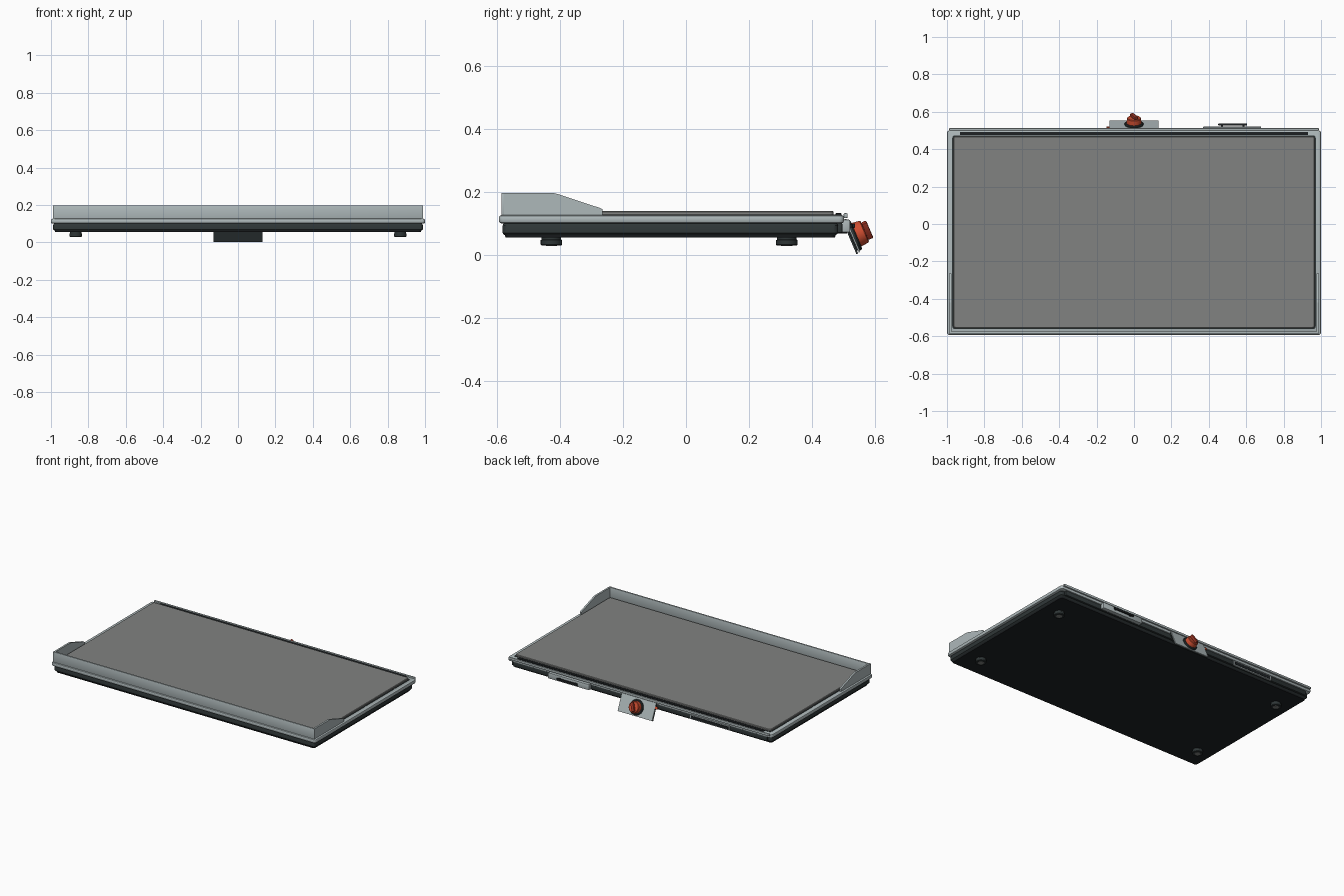
import bpy, bmesh, math
from mathutils import Matrix, Vector

if "Cube" in bpy.data.objects:
    bpy.data.objects.remove(bpy.data.objects["Cube"])


def material(name, rgb):
    m = bpy.data.materials.new(name)
    m.diffuse_color = (*rgb, 1)
    m.use_nodes = True
    m.node_tree.nodes["Principled BSDF"].inputs["Base Color"].default_value = m.diffuse_color
    return m


STEEL = material("light steel", (0.42, 0.48, 0.49))
IRON = material("grey cooking iron", (0.22, 0.225, 0.22))
DARK = material("dark enamel", (0.028, 0.037, 0.038))
BLACK = material("black base", (0.013, 0.016, 0.018))
RED = material("red control", (0.62, 0.075, 0.03))
DEEP = material("deep red grip", (0.33, 0.035, 0.018))


def finish(name, bm, mat, matrix=None, smooth=True):
    bmesh.ops.recalc_face_normals(bm, faces=bm.faces)
    me = bpy.data.meshes.new(name)
    bm.to_mesh(me)
    bm.free()
    ob = bpy.data.objects.new(name, me)
    bpy.context.collection.objects.link(ob)
    me.materials.append(mat)
    if matrix is not None:
        ob.matrix_world = matrix
    if smooth:
        bpy.context.view_layer.objects.active = ob
        bpy.ops.object.select_all(action='DESELECT')
        ob.select_set(True)
        bpy.ops.object.shade_smooth_by_angle(angle=math.radians(30))
    return ob


def loft(name, levels, mat, r=0.015, seg=4):
    """Stack of rounded rectangles: (half x, y min, y max, z)."""
    bm = bmesh.new()
    rings = []
    for hx, y0, y1, z in levels:
        ring = []
        corners = [(hx - r, y1 - r), (r - hx, y1 - r), (r - hx, y0 + r), (hx - r, y0 + r)]
        for i, (cx, cy) in enumerate(corners):
            for k in range(seg + 1):
                a = math.pi / 2 * (i + k / seg)
                ring.append(bm.verts.new((cx + r * math.cos(a), cy + r * math.sin(a), z)))
        rings.append(ring)
    n = len(rings[0])
    for a, b in zip(rings, rings[1:]):
        for i in range(n):
            j = (i + 1) % n
            bm.faces.new((a[i], a[j], b[j], b[i]))
    bm.faces.new(rings[0][::-1])
    bm.faces.new(rings[-1])
    return finish(name, bm, mat)


def box(name, lo, hi, mat, matrix=None, bevel=0.0):
    lo, hi = Vector(lo), Vector(hi)
    bm = bmesh.new()
    bmesh.ops.create_cube(bm, size=1, matrix=Matrix.Translation((lo + hi) / 2)
                          @ Matrix.Diagonal((*(hi - lo), 1)))
    if bevel:
        bmesh.ops.bevel(bm, geom=bm.edges[:], offset=bevel, segments=2,
                        affect='EDGES', profile=0.5)
    return finish(name, bm, mat, matrix)


def lathe(name, profile, mat, matrix, seg=32):
    """Solid of revolution around local z from (radius, z) points."""
    bm = bmesh.new()
    rings = [[bm.verts.new((r * math.cos(2 * math.pi * i / seg),
                            r * math.sin(2 * math.pi * i / seg), z)) for i in range(seg)]
             for r, z in profile]
    for a, b in zip(rings, rings[1:]):
        for i in range(seg):
            j = (i + 1) % seg
            bm.faces.new((a[i], a[j], b[j], b[i]))
    bm.faces.new(rings[0][::-1])
    bm.faces.new(rings[-1])
    return finish(name, bm, mat, matrix)


# Dark tray under the cooking surface
loft("base_pan", [(0.977, -0.572, 0.472, 0.055), (0.98, -0.575, 0.475, 0.063)], BLACK)
loft("lower_body", [(0.98, -0.577, 0.475, 0.063), (0.988, -0.582, 0.483, 0.070),
                    (0.988, -0.582, 0.483, 0.093), (0.984, -0.579, 0.479, 0.100)], DARK)

# Steel rim and raised iron plate
loft("steel_rim", [(0.992, -0.586, 0.494, 0.100), (0.998, -0.592, 0.500, 0.103),
                   (1.0, -0.594, 0.501, 0.108), (1.0, -0.594, 0.501, 0.119),
                   (0.998, -0.592, 0.500, 0.124), (0.992, -0.586, 0.494, 0.127)], STEEL)
loft("plate_shadow_gap", [(0.972, -0.562, 0.474, 0.126), (0.972, -0.562, 0.474, 0.129)], DARK)
loft("cooking_plate", [(0.966, -0.556, 0.468, 0.128), (0.966, -0.556, 0.468, 0.137),
                       (0.963, -0.553, 0.465, 0.140)], IRON, r=0.012)

# Drip slot along the back and the rolled back edge
box("drip_slot", (-0.93, 0.475, 0.125), (0.93, 0.493, 0.133), BLACK, bevel=0.002)
box("rolled_back_edge", (-0.988, 0.500, 0.117), (0.988, 0.513, 0.133), STEEL, bevel=0.004)
box("back_apron", (-0.96, 0.478, 0.070), (0.96, 0.496, 0.101), DARK, bevel=0.003)

# Splash guard: front wall and two tapered side wings
box("front_guard", (-0.988, -0.586, 0.120), (0.988, -0.575, 0.197), STEEL, bevel=0.002)
PROFILE = [(-0.586, 0.120), (-0.265, 0.120), (-0.265, 0.145), (-0.275, 0.150),
           (-0.405, 0.193), (-0.420, 0.197), (-0.586, 0.197)]
for side, label in ((-1, "left"), (1, "right")):
    bm = bmesh.new()
    face = bm.faces.new([bm.verts.new((side * 0.988, y, z)) for y, z in PROFILE])
    ext = bmesh.ops.extrude_face_region(bm, geom=[face])
    bmesh.ops.translate(bm, vec=(-side * 0.012, 0, 0),
                        verts=[v for v in ext['geom'] if isinstance(v, bmesh.types.BMVert)])
    finish(label + "_guard_wing", bm, STEEL, smooth=False)

# Four round feet
for x in (-0.868, 0.868):
    for y in (-0.427, 0.32):
        lathe("foot", [(0.031, 0.030), (0.034, 0.033), (0.034, 0.047), (0.031, 0.049),
                       (0.031, 0.060)], DARK, Matrix.Translation((x, y, 0)), 24)
        lathe("foot_recess", [(0.018, 0.0292), (0.018, 0.031)], IRON,
              Matrix.Translation((x, y, 0)), 20)

# Tilted control panel: local z points out of the panel, local y runs down it
PANEL = Matrix.Translation((0, 0.523, 0.060)) @ Matrix.Rotation(math.radians(-67), 4, 'X')
box("panel_backing", (-0.13, -0.055, -0.006), (0.13, 0.060, 0.000), DARK, PANEL)
box("panel_face", (-0.13, -0.057, 0.003), (0.13, 0.058, 0.008), STEEL, PANEL)
box("panel_spacer", (-0.12, -0.050, -0.001), (0.12, 0.050, 0.004), BLACK, PANEL)
box("panel_bracket", (-0.10, 0.475, 0.068), (0.10, 0.512, 0.108), DARK, bevel=0.004)

# Knob with collar and grip bar, and the indicator light
KNOB = PANEL @ Matrix.Translation((0, 0.003, 0.008))
lathe("knob_collar", [(0.050, 0), (0.050, 0.006), (0.046, 0.010)], DARK, KNOB)
lathe("knob_body", [(0.040, 0.009), (0.040, 0.014), (0.037, 0.036), (0.034, 0.039)], RED, KNOB)
box("knob_grip", (-0.010, -0.030, 0.038), (0.010, 0.030, 0.056), DEEP,
    KNOB @ Matrix.Rotation(math.radians(25), 4, 'Z'), bevel=0.004)
box("indicator_light", (-0.148, -0.035, 0.000), (-0.128, -0.018, 0.008), RED, PANEL, bevel=0.002)

# Rear bracket plate with its dark bar
box("rear_plate", (0.37, 0.490, 0.072), (0.68, 0.521, 0.112), STEEL, bevel=0.004)
box("rear_bar", (0.45, 0.527, 0.086), (0.605, 0.537, 0.100), BLACK, bevel=0.003)
for x in (0.465, 0.58):
    box("rear_bar_post", (x, 0.515, 0.088), (x + 0.012, 0.530, 0.098), BLACK)

# Rear vent with steel frame on the other side
box("vent_frame", (-0.68, 0.490, 0.070), (-0.38, 0.500, 0.100), STEEL, bevel=0.002)
box("vent_panel", (-0.67, 0.494, 0.076), (-0.39, 0.502, 0.095), BLACK)
